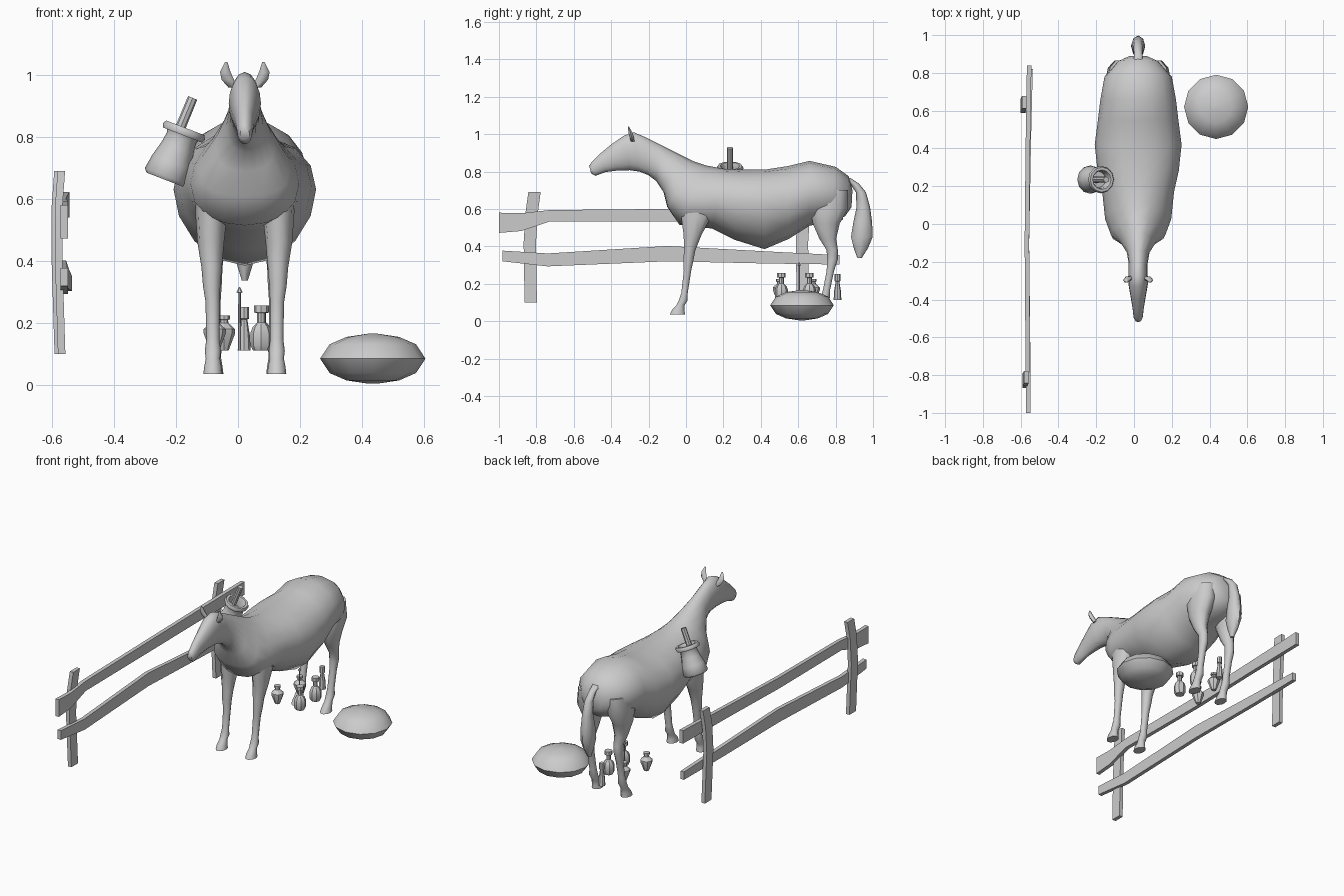
import bpy, bmesh, math
from mathutils import Vector

CX = 0.022  # horse centre line
mat = bpy.data.materials.new("plain grey")
mat.diffuse_color = (0.6, 0.6, 0.6, 1)


def loft(name, rings, angle=40):
    """Skin a list of equal-length point rings and cap both ends."""
    bm = bmesh.new()
    vs = [[bm.verts.new(p) for p in r] for r in rings]
    n = len(vs[0])
    for a, b in zip(vs, vs[1:]):
        for i in range(n):
            bm.faces.new((a[i], a[(i + 1) % n], b[(i + 1) % n], b[i]))
    bm.faces.new(vs[0][::-1])
    bm.faces.new(vs[-1])
    bmesh.ops.recalc_face_normals(bm, faces=bm.faces)
    me = bpy.data.meshes.new(name)
    bm.to_mesh(me)
    bm.free()
    me.materials.append(mat)
    ob = bpy.data.objects.new(name, me)
    bpy.context.collection.objects.link(ob)
    bpy.context.view_layer.objects.active = ob
    ob.select_set(True)
    bpy.ops.object.shade_smooth_by_angle(angle=math.radians(angle))
    ob.select_set(False)
    return ob


def oval(x, y, z, rx, ry, n=10):
    return [(x + rx * math.cos(2 * math.pi * i / n),
             y + ry * math.sin(2 * math.pi * i / n), z) for i in range(n)]


def egg(top, bottom, w, low, n=16):
    """Upright ring between two (y, z) points; low > 0 moves the widest part down."""
    ring = []
    for i in range(n):
        a = 2 * math.pi * i / n
        t = (1 - math.cos(a)) / 2
        t += low * math.sin(a) ** 2
        ring.append((CX + w * math.sin(a), top[0] + (bottom[0] - top[0]) * t,
                     top[1] + (bottom[1] - top[1]) * t))
    return ring


def turned(name, base, axis, profile, n=10, angle=30):
    """Lathe a (radius, distance) profile along an axis."""
    q = Vector((0, 0, 1)).rotation_difference(Vector(axis).normalized())
    return loft(name, [[Vector(base) + q @ Vector(p) for p in oval(0, 0, h, r, r, n)]
                       for r, h in profile], angle)


# Head, neck and trunk: top (y, z), bottom (y, z), half width, low shift
body = [
    ((-.518, .83), (-.507, .79), .015, 0), ((-.505, .85), (-.485, .777), .024, 0),
    ((-.46, .895), (-.43, .797), .03, 0), ((-.40, .945), (-.37, .805), .04, 0),
    ((-.33, .993), (-.30, .807), .052, -.05), ((-.28, 1.01), (-.25, .80), .05, 0),
    ((-.22, .985), (-.20, .78), .05, 0), ((-.14, .945), (-.16, .75), .06, .05),
    ((-.05, .90), (-.12, .69), .095, .15), ((.04, .855), (-.10, .61), .145, .18),
    ((.11, .832), (-.035, .515), .175, .08), ((.2, .815), (.14, .495), .19, 0),
    ((.3, .81), (.26, .435), .215, -.05), ((.42, .81), (.42, .385), .23, -.08),
    ((.55, .83), (.55, .44), .213, 0), ((.66, .857), (.66, .51), .2, 0),
    ((.80, .825), (.76, .53), .178, 0), ((.87, .775), (.85, .56), .11, 0),
    ((.89, .70), (.885, .61), .05, 0)]
loft("horse_body", [egg(*r) for r in body], 60)

# Legs: z, y, half depth, half width, sideways offset
front_leg = [(.66, .06, .10, .05, .105), (.56, .055, .085, .052, .108), (.46, .035, .05, .043, .11),
             (.38, .02, .032, .033, .107), (.32, .012, .028, .028, .107), (.27, .008, .021, .023, .104),
             (.15, -.008, .018, .021, .103), (.11, -.015, .025, .026, .103), (.085, -.03, .023, .023, .103),
             (.06, -.042, .035, .028, .103), (.035, -.046, .043, .031, .103)]
hind_leg = [(.70, .77, .10, .06, .10), (.60, .765, .105, .068, .105), (.52, .75, .075, .055, .105),
            (.44, .758, .047, .038, .103), (.38, .782, .032, .028, .10), (.33, .783, .03, .026, .10),
            (.27, .772, .021, .022, .10), (.17, .752, .02, .021, .10), (.125, .745, .025, .026, .10),
            (.09, .725, .024, .023, .10), (.06, .71, .035, .028, .10), (.035, .703, .043, .031, .10)]
for side, s in (("left", 1), ("right", -1)):
    for kind, leg in (("front", front_leg), ("hind", hind_leg)):
        loft(f"{kind}_leg_{side}", [oval(CX + s * dx, y, z, w, d)
                                    for z, y, d, w, dx in leg], 50)
    # Ears
    loft(f"ear_{side}", [oval(CX + s * x, y, z, r, r * .7, 6) for x, y, z, r in
                         ((.038, -.285, .96, .015), (.055, -.29, .985, .02),
                          (.063, -.298, 1.01, .017), (.06, -.308, 1.042, .004))], 60)

# Tail: y, z, half depth, half width
tail = [(.85, .765, .03, .025), (.90, .735, .025, .022), (.935, .69, .027, .025),
        (.948, .61, .036, .03), (.945, .53, .05, .037), (.94, .45, .058, .037),
        (.935, .39, .038, .026), (.928, .338, .012, .01)]
loft("tail", [oval(CX, y, z, w, d, 8) for y, z, d, w in tail], 60)


# Fence rails: y, bottom z, top z, centre x
def rail(name, pts):
    loft(name, [[(x + .012, y, a), (x + .012, y, b), (x - .012, y, b), (x - .012, y, a)]
                for y, a, b, x in pts], 20)


rail("lower_rail", [(-.98, .32, .377, -.56), (-.74, .293, .362, -.56), (-.1, .32, .402, -.567),
                    (.45, .308, .372, -.557), (.82, .303, .353, -.548)])
rail("upper_rail", [(-1, .472, .58, -.56), (-.88, .482, .577, -.56), (-.73, .532, .594, -.562),
                    (-.1, .532, .60, -.567), (.4, .54, .612, -.562), (.84, .54, .622, -.555)])

# Fence posts, slightly bowed
for name, px, py in (("front_post", -.577, -.83), ("back_post", -.588, .625)):
    loft(name, [[(px + dx + sx * .012, py + dy + sy * .033, z)
                 for sx, sy in ((-1, -1), (1, -1), (1, 1), (-1, 1))]
                for z, dx, dy in ((.1, .008, 0), (.42, -.002, -.005), (.58, -.001, .005),
                                  (.69, .007, .02))], 20)

# Flat rounded cushion on the ground
turned("cushion", (.435, .62, .085), (0, 0, 1),
       [(.17 * math.cos(a), .081 * math.sin(a))
        for a in [math.radians(d) for d in (-85, -60, -35, 0, 35, 60, 85)]], 12, 60)

# Tilted bag with rolled rim and stick
axis = (.36, 0, .93)
turned("bag", (-.235, .235, .662), axis,
       [(.065, 0), (.075, .012), (.068, .06), (.055, .11), (.05, .145), (.054, .155),
        (.068, .155), (.073, .167), (.066, .18), (.052, .18), (.046, .168), (.044, .12)], 12, 50)
turned("bag_stick", (-.215, .235, .76), (.38, 0, .92), [(.017, 0), (.016, .18)], 8)

# Bottles under the belly: radius, height from the base
round_flask = [(.027, 0), (.035, .015), (.035, .055), (.028, .075), (.013, .09),
               (.013, .12), (.023, .122), (.023, .145)]
pointed_flask = [(.015, 0), (.036, .055), (.036, .068), (.014, .088), (.013, .098),
                 (.019, .1), (.019, .113)]
tall_flask = [(.021, 0), (.018, .05), (.01, .1), (.016, .102), (.015, .14)]
for i, (x, y, prof) in enumerate([(-.075, .50, pointed_flask), (.075, .51, round_flask),
                                  (-.045, .68, pointed_flask), (.078, .66, round_flask),
                                  (.02, .81, tall_flask)]):
    turned(f"bottle_{i + 1}", (x, y, .112), (0, 0, 1), prof, 8)

# Thin upright spike with a pointed tip
turned("spike", (.005, .605, .112), (0, 0, 1),
       [(.005, 0), (.004, .185), (.01, .187), (.001, .205)], 6)
